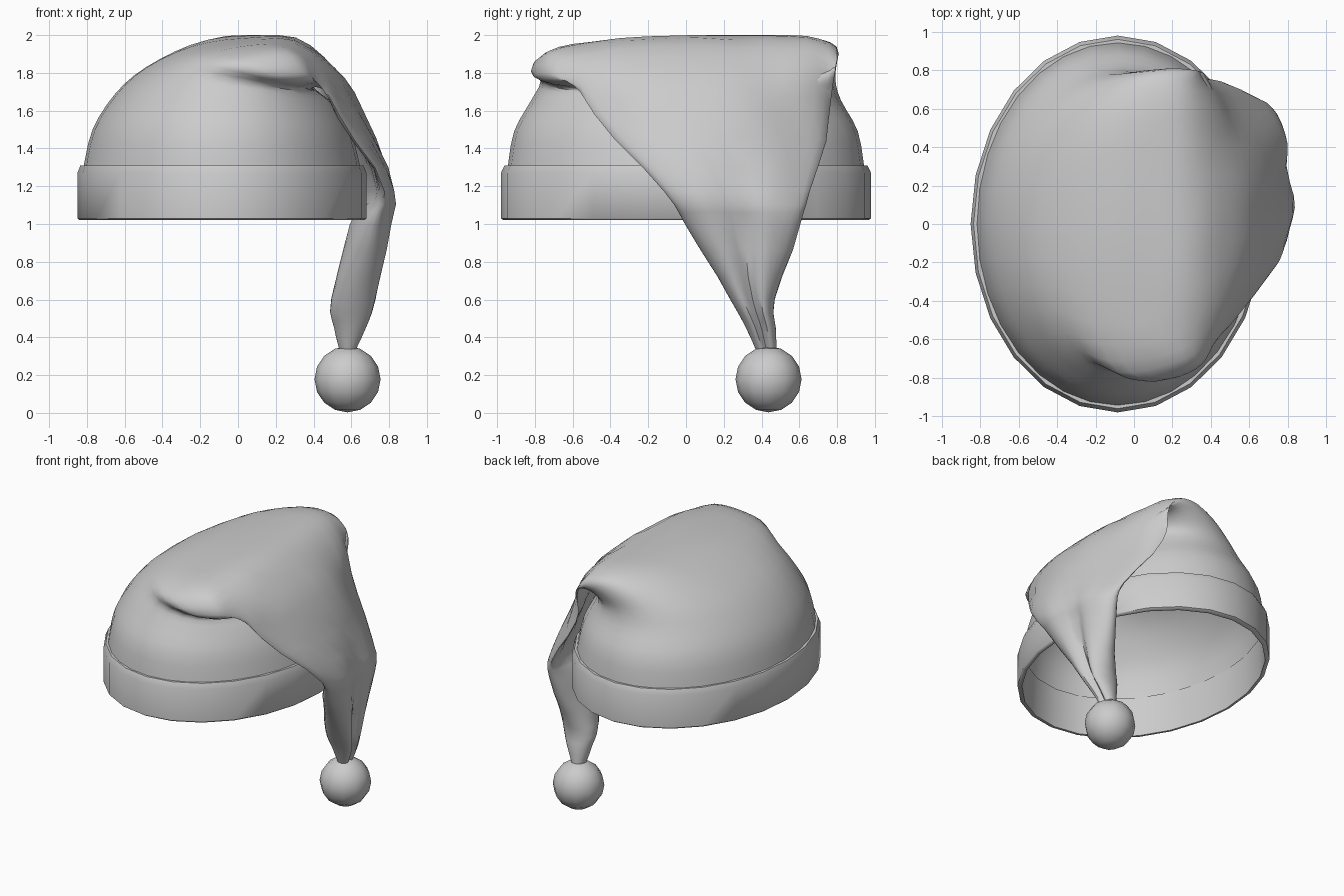
import bpy, bmesh, math
from mathutils import Vector, noise

if "Cube" in bpy.data.objects:
    bpy.data.objects.remove(bpy.data.objects["Cube"])

CX, RX, RY = -0.085, 0.765, 0.98      # head-opening ellipse
N = 32


def loft(name, rings, closed=False, cap=False):
    """Skin a list of equally sized point rings into a smooth object."""
    bm = bmesh.new()
    rows = [[bm.verts.new(p) for p in r] for r in rings]
    n = len(rows[0])
    pairs = list(zip(rows, rows[1:])) + ([(rows[-1], rows[0])] if closed else [])
    for a, b in pairs:
        for i in range(n):
            j = (i + 1) % n
            bm.faces.new((a[i], a[j], b[j], b[i]))
    if cap:
        bm.faces.new(rows[-1])
    bmesh.ops.recalc_face_normals(bm, faces=bm.faces)
    finish(name, bm, 50)


def finish(name, bm, angle):
    me = bpy.data.meshes.new(name)
    bm.to_mesh(me)
    bm.free()
    ob = bpy.data.objects.new(name, me)
    bpy.context.collection.objects.link(ob)
    bpy.ops.object.select_all(action='DESELECT')
    ob.select_set(True)
    bpy.context.view_layer.objects.active = ob
    bpy.ops.object.shade_smooth_by_angle(angle=math.radians(angle))


def catmull(a, b, c, d, t):
    return [0.5 * (2*q + (r-p)*t + (2*p-5*q+4*r-s)*t*t + (3*q-p-3*r+s)*t**3)
            for p, q, r, s in zip(a, b, c, d)]


def bump(k, centre, width):
    return math.exp(-((k-centre)/width)**2)


# Cuff band: closed profile (scale, z) swept round the ellipse
cuff = [(0.985, 1.02), (1.0, 1.03), (1.0, 1.27), (0.98, 1.31), (0.95, 1.31), (0.965, 1.02)]
loft("cuff", [[(CX + RX*s*math.cos(2*math.pi*i/24), RY*s*math.sin(2*math.pi*i/24), z)
               for i in range(24)] for s, z in cuff], closed=True)

# Bag sections from cuff over the crown to the tip: outer x,z / inner x,z / y range
bag = [
    (-0.82, 1.29, 0.65, 1.29, -0.945, 0.945),
    (-0.77, 1.50, 0.60, 1.48, -0.91, 0.91),
    (-0.65, 1.69, 0.52, 1.62, -0.82, 0.82),
    (-0.49, 1.83, 0.44, 1.69, -0.77, 0.79),
    (-0.25, 1.945, 0.40, 1.72, -0.82, 0.80),
    (0.03, 1.995, 0.42, 1.74, -0.79, 0.81),
    (0.30, 1.98, 0.46, 1.72, -0.71, 0.80),
    (0.52, 1.82, 0.51, 1.67, -0.60, 0.78),
    (0.66, 1.60, 0.59, 1.54, -0.48, 0.75),
    (0.84, 1.17, 0.72, 1.17, -0.12, 0.66),
    (0.83, 1.00, 0.61, 1.00, 0.00, 0.60),
    (0.75, 0.60, 0.49, 0.60, 0.235, 0.47),
    (0.69, 0.45, 0.51, 0.45, 0.315, 0.475),
    (0.63, 0.33, 0.54, 0.33, 0.37, 0.48),
]


def section(row, k):
    ox, oz, ix, iz, y0, y1 = row
    wrap = 0.95*bump(k, 8.2, 1.6)           # bends round the head
    p = 1 - 0.28*bump(k, 5.5, 2.5)          # boxier where folded
    tilt = 0.035*bump(k, 4.8, 1.3)
    wrinkle = 0.028*bump(k, 8, 3.5)
    mid, half = Vector((ox+ix, 0, oz+iz))/2, Vector((ox-ix, 0, oz-iz))/2
    low = max(0, min(1, (1.5-mid.z)/0.5)) if ox > 0.6 else 0
    pts = []
    for i in range(N):
        a = 2*math.pi*i/N
        c = math.copysign(abs(math.cos(a))**p, math.cos(a))
        s = math.copysign(abs(math.sin(a))**p, math.sin(a))
        # long crease down the outside of the hanging end
        c *= 1 - 0.55*low*bump(min(a, 2*math.pi-a), 0, 0.3)
        v = mid + half*c
        v.y = (y0+y1)/2 + s*(y1-y0)/2
        v.x += wrap*RX*(math.sqrt(1-min(0.95, v.y**2))-1)
        v.z += tilt*s
        v += noise.noise_vector(Vector((v.x*3, v.y*5, v.z*2.5)))*wrinkle
        v.z = min(v.z, 2.0)
        pts.append(v)
    return pts


rings = []
last = len(bag)-1
for k in range(last):
    q = [bag[max(0, min(last, k+o))] for o in (-1, 0, 1, 2)]
    rings += [section(catmull(*q, t/3), k+t/3) for t in range(3)]
rings.append(section(bag[last], last))
loft("folded_bag", rings, cap=True)

# Bobble at the tip
bm = bmesh.new()
bmesh.ops.create_uvsphere(bm, u_segments=12, v_segments=8, radius=0.175)
bmesh.ops.translate(bm, verts=bm.verts, vec=(0.58, 0.437, 0.178))
finish("bobble", bm, 60)
